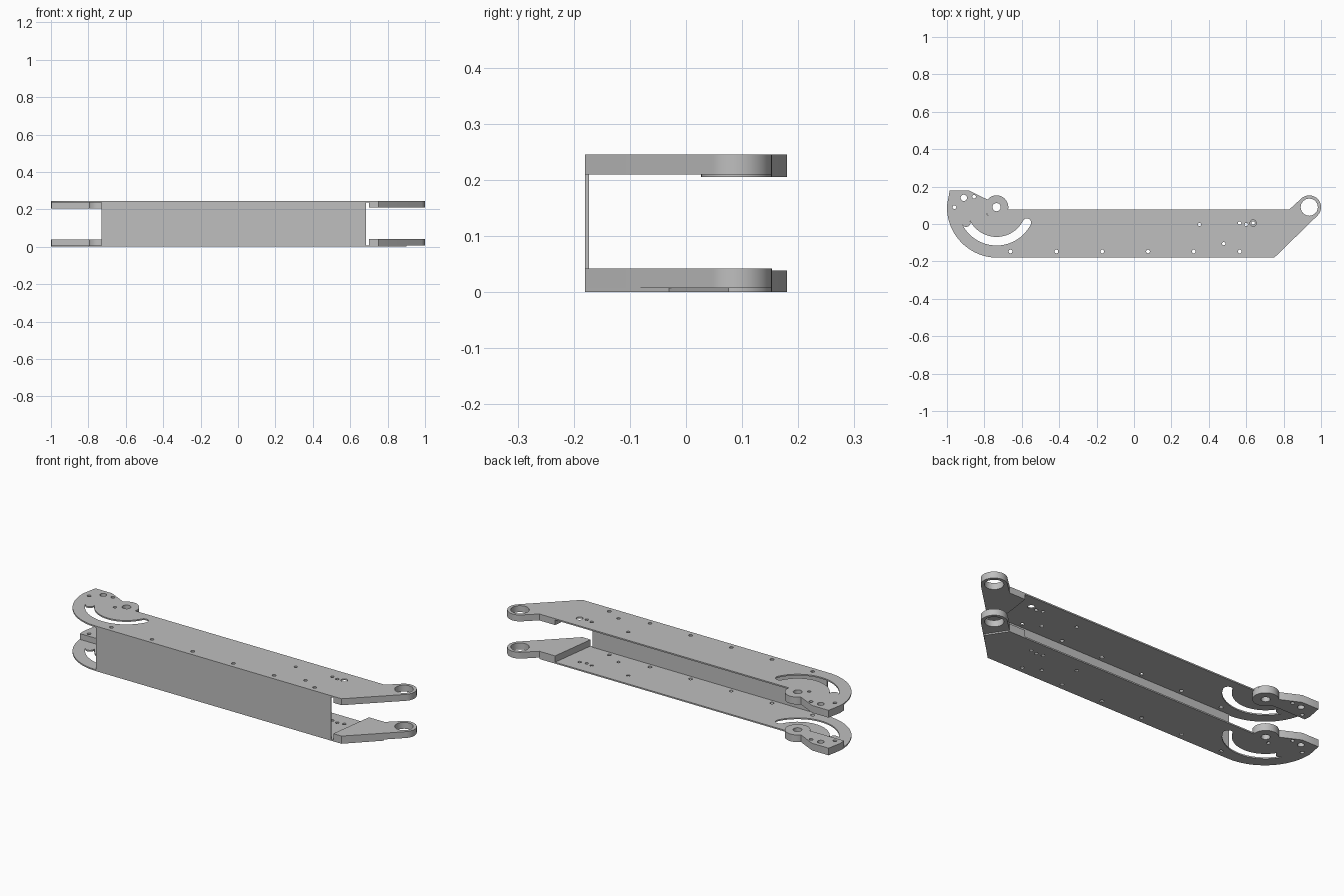
import bpy
from math import cos, sin, radians

cube = bpy.data.objects.get("Cube")
if cube:
    bpy.data.objects.remove(cube, do_unlink=True)

GREY = (0.52, 0.52, 0.52, 1)
metal = bpy.data.materials.new("grey_metal")
metal.use_nodes = True
metal.diffuse_color = GREY
metal.node_tree.nodes["Principled BSDF"].inputs["Base Color"].default_value = GREY

HEIGHT, SHEET = 0.245, 0.0075
FRONT, BACK = -0.18, 0.077
PIVOT, EYE = (-0.735, 0.09), (0.937, 0.09)
ROUND = 0.063


def arc(centre, radius, start, end, steps=24):
    angles = [radians(start + (end - start) * i / steps) for i in range(steps + 1)]
    return [(centre[0] + radius * cos(a), centre[1] + radius * sin(a)) for a in angles]


def circle(x, y, radius):
    return arc((x, y), radius, 0, 345, 23)


def slab(name, loops, bottom, top):
    """Extrude an outline with holes between two heights."""
    curve = bpy.data.curves.new(name, "CURVE")
    curve.dimensions = "2D"
    curve.fill_mode = "BOTH"
    curve.extrude = (top - bottom) / 2
    for loop in loops:
        spline = curve.splines.new("POLY")
        spline.points.add(len(loop) - 1)
        for point, (x, y) in zip(spline.points, loop):
            point.co = (x, y, 0, 1)
        spline.use_cyclic_u = True
    source = bpy.data.objects.new(name + "_profile", curve)
    bpy.context.collection.objects.link(source)
    depsgraph = bpy.context.evaluated_depsgraph_get()
    mesh = bpy.data.meshes.new_from_object(source.evaluated_get(depsgraph))
    bpy.data.objects.remove(source, do_unlink=True)
    mesh.name = name
    mesh.materials.clear()
    mesh.materials.append(metal)
    part = bpy.data.objects.new(name, mesh)
    part.location.z = (top + bottom) / 2
    bpy.context.collection.objects.link(part)
    bpy.ops.object.select_all(action="DESELECT")
    part.select_set(True)
    bpy.context.view_layer.objects.active = part
    bpy.ops.object.shade_smooth_by_angle(angle=radians(30))
    return part


# Shared outline pieces
eye_arc = arc(EYE, ROUND, -45, 135)
lug_corner = [(-0.885, 0.18), (-0.985, 0.18)]
pivot_end = (arc(PIVOT, ROUND, -12, 140) + lug_corner + [(-1, 0.1)]
             + arc((-0.73, 0.09), 0.27, 180, 270, 32))

# Holes
lug_holes = [circle(-0.96, 0.09, 0.01), circle(-0.91, 0.14, 0.017),
             circle(-0.855, 0.145, 0.01), circle(*PIVOT, 0.022)]
eye_hole = circle(*EYE, 0.046)
slot = (arc(PIVOT, 0.205, -153, -27, 32)
        + arc((PIVOT[0] + 0.182 * cos(radians(27)), PIVOT[1] - 0.182 * sin(radians(27))),
              0.023, -27, 153, 10)[1:-1]
        + arc(PIVOT, 0.159, -27, -153, 32)
        + arc((PIVOT[0] - 0.182 * cos(radians(27)), PIVOT[1] - 0.182 * sin(radians(27))),
              0.023, 27, -153, 10)[1:-1])
sheet_holes = [circle(-0.66 + 0.245 * i, -0.147, 0.01) for i in range(6)]
sheet_holes += [circle(x, y, 0.009) for x, y in
                [(0.35, -0.003), (0.48, -0.105), (0.565, 0.005), (0.6, -0.003), (-0.78, 0.055)]]
sheet_holes += lug_holes + [slot]

# Top and bottom flange sheets; the bottom one stops short of the eye
top_outline = [(0.75, FRONT)] + eye_arc + [(0.83, BACK), (-0.672, BACK)] + pivot_end
bottom_outline = [(0.75, FRONT), (0.9, -0.03), (0.83, BACK), (-0.672, BACK)] + pivot_end
slab("top_flange", [top_outline, eye_hole, circle(0.637, 0.005, 0.017)] + sheet_holes,
     HEIGHT - SHEET, HEIGHT)
slab("bottom_flange", [bottom_outline, circle(0.637, 0.005, 0.009)] + sheet_holes, 0, SHEET)

# Thick eye blocks and pivot lugs on the inner or lower side of each flange
eye_block = [[(0.7, FRONT), (0.75, FRONT)] + eye_arc + [(0.83, BACK), (0.735, BACK)], eye_hole]
lug = [[(-0.998, 0.065)] + arc(PIVOT, ROUND, -157, 140, 36) + lug_corner + [(-1, 0.1)]] + lug_holes
slab("top_eye_block", eye_block, 0.21, HEIGHT - SHEET)
slab("bottom_eye_block", eye_block, SHEET, 0.042)
slab("top_pivot_lug", lug, 0.205, HEIGHT - SHEET)
slab("bottom_pivot_lug", lug, SHEET, 0.039)

# Upright web joining the flanges along the front
web = [(-0.73, FRONT), (0.685, FRONT), (0.685, FRONT + SHEET), (-0.73, FRONT + SHEET)]
slab("front_web", [web], SHEET, HEIGHT - SHEET)
